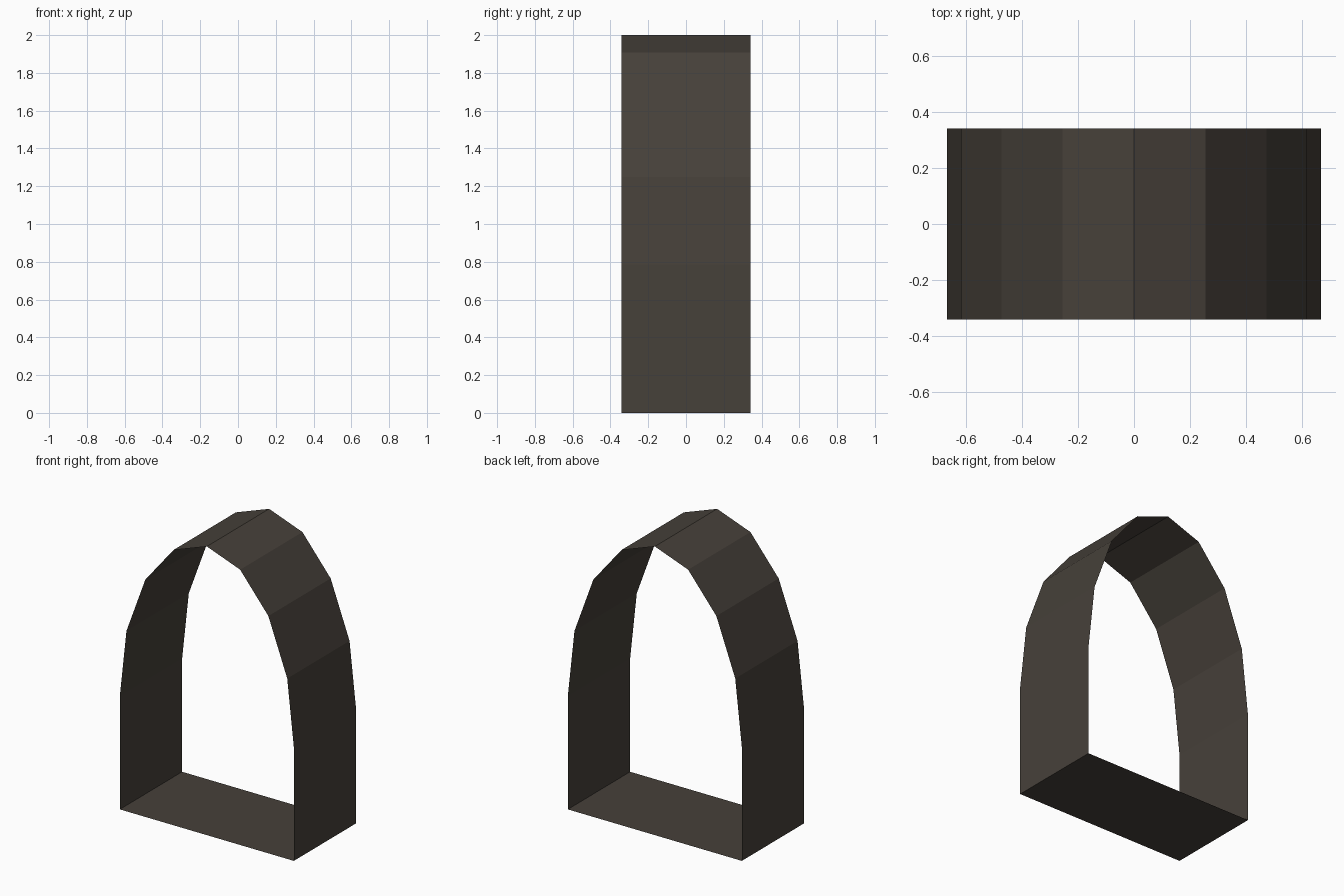
import bpy, bmesh, math

if "Cube" in bpy.data.objects:
    bpy.data.objects.remove(bpy.data.objects["Cube"])

HALF_W, HALF_D = 0.667, 0.341   # half width and half depth
SPRING, RISE = 0.785, 1.215     # height where the arch starts, arch height
STEPS = 8                       # flat facets in the arch

stone = bpy.data.materials.new("dark brown grey")
stone.diffuse_color = (0.062, 0.052, 0.042, 1)
stone.use_nodes = True
stone.node_tree.nodes["Principled BSDF"].inputs["Base Color"].default_value = stone.diffuse_color

# Closed profile: two floor corners plus a half-ellipse arch
profile = [(-HALF_W, 0), (HALF_W, 0)]
for i in range(STEPS + 1):
    a = math.pi * i / STEPS
    profile.append((HALF_W * math.cos(a), SPRING + RISE * math.sin(a)))

# Open-ended thin shell running front to back
bm = bmesh.new()
front = [bm.verts.new((x, -HALF_D, z)) for x, z in profile]
back = [bm.verts.new((x, HALF_D, z)) for x, z in profile]
for i in range(len(profile)):
    j = (i + 1) % len(profile)
    bm.faces.new((front[i], front[j], back[j], back[i]))
bmesh.ops.recalc_face_normals(bm, faces=bm.faces)

mesh = bpy.data.meshes.new("arched_tunnel_lining")
bm.to_mesh(mesh)
bm.free()
mesh.materials.append(stone)
bpy.context.collection.objects.link(bpy.data.objects.new("arched_tunnel_lining", mesh))
